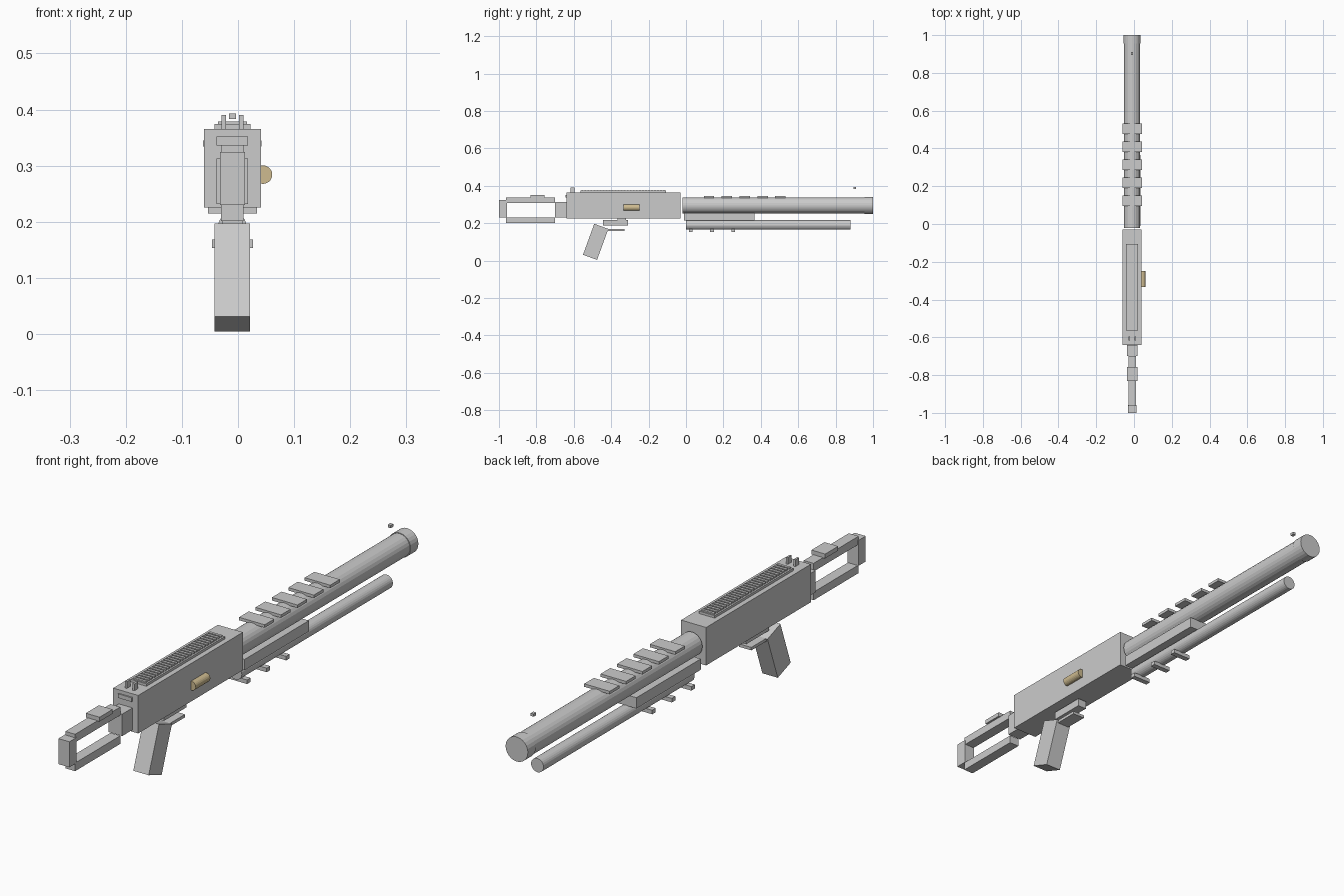
import bpy, bmesh, math
from mathutils import Matrix, Vector

if "Cube" in bpy.data.objects:
    bpy.data.objects.remove(bpy.data.objects["Cube"])

CX = -0.01  # centre plane of the body


def finish(bm, name, mat=None):
    mesh = bpy.data.meshes.new(name)
    bmesh.ops.recalc_face_normals(bm, faces=bm.faces)
    bm.to_mesh(mesh)
    bm.free()
    ob = bpy.data.objects.new(name, mesh)
    bpy.context.collection.objects.link(ob)
    if mat:
        mesh.materials.append(mat)
    return ob


def add_box(bm, x, y, z):
    size = Vector((x[1] - x[0], y[1] - y[0], z[1] - z[0]))
    mid = Vector((sum(x) / 2, sum(y) / 2, sum(z) / 2))
    bmesh.ops.create_cube(bm, size=1, matrix=Matrix.Translation(mid) @ Matrix.Diagonal(size).to_4x4())


def box(name, half_width, y, z):
    bm = bmesh.new()
    add_box(bm, (CX - half_width, CX + half_width), y, z)
    return finish(bm, name)


def rod(name, x, z, r, y, sides=24, mat=None):
    bm = bmesh.new()
    m = Matrix.Translation((x, sum(y) / 2, z)) @ Matrix.Rotation(math.pi / 2, 4, 'X')
    bmesh.ops.create_cone(bm, cap_ends=True, segments=sides, radius1=r, radius2=r,
                          depth=y[1] - y[0], matrix=m)
    return finish(bm, name, mat)


# receiver with rear panel
box("receiver", 0.051, (-0.64, -0.03), (0.225, 0.365))
box("receiver_rear_panel", 0.028, (-0.645, -0.635), (0.337, 0.352))

# top rail with fine cross ribs
box("top_rail", 0.032, (-0.565, -0.107), (0.365, 0.374))
bm = bmesh.new()
ribs = 28
for i in range(ribs):
    y = -0.555 + i * 0.438 / (ribs - 1)
    add_box(bm, (CX - 0.026, CX + 0.026), (y - 0.005, y + 0.005), (0.373, 0.379))
finish(bm, "rail_ribs")

# sights
bm = bmesh.new()
for s in (-1, 1):
    add_box(bm, (CX + s * 0.0155 - 0.004, CX + s * 0.0155 + 0.004), (-0.617, -0.595), (0.363, 0.39))
finish(bm, "rear_sight")
box("front_sight", 0.006, (0.895, 0.91), (0.383, 0.393))

# barrel, muzzle and magazine tube
rod("barrel", CX, 0.296, 0.043, (-0.02, 0.99))
rod("muzzle_ring", CX, 0.296, 0.0455, (0.955, 1.0))
rod("magazine_tube", CX, 0.191, 0.0255, (0.0, 0.88))

# forend and its ribs
box("forend", 0.0435, (-0.01, 0.365), (0.215, 0.255))
for i in range(3):
    y = 0.025 + i * 0.114
    box(f"forend_rib_{i + 1}", 0.0365, (y - 0.01, y + 0.01), (0.153, 0.168))

# heat shield plates over the barrel
for i in range(5):
    y = 0.123 + i * 0.0955
    box(f"barrel_plate_{i + 1}", 0.052, (y - 0.028, y + 0.028), (0.334, 0.345))

# skeleton stock
box("stock_mount", 0.028, (-0.70, -0.64), (0.232, 0.313))
box("stock_upper_bar", 0.02, (-0.963, -0.70), (0.307, 0.337))
box("stock_lower_bar", 0.02, (-0.963, -0.70), (0.201, 0.231))
box("butt_plate", 0.0225, (-1.0, -0.957), (0.23, 0.324))
box("cheek_pad", 0.028, (-0.832, -0.756), (0.336, 0.352))

# slanted grip
bm = bmesh.new()
m = (Matrix.Translation((CX, -0.483, 0.1005)) @ Matrix.Rotation(math.radians(-20), 4, 'X')
     @ Matrix.Diagonal((0.063, 0.08, 0.176, 1)))
bmesh.ops.create_cube(bm, size=1, matrix=m)
finish(bm, "grip")

# trigger group
box("trigger_housing", 0.018, (-0.443, -0.31), (0.187, 0.217))
box("trigger", 0.01, (-0.365, -0.32), (0.21, 0.227))
box("trigger_guard_plate", 0.025, (-0.425, -0.33), (0.159, 0.17))

# coloured shell in the side of the receiver
tan = bpy.data.materials.new("shell_tan")
tan.diffuse_color = (0.62, 0.5, 0.28, 1)
tan.use_nodes = True
tan.node_tree.nodes["Principled BSDF"].inputs["Base Color"].default_value = tan.diffuse_color
rod("shell", 0.0445, 0.284, 0.0165, (-0.333, -0.248), 20, tan)
